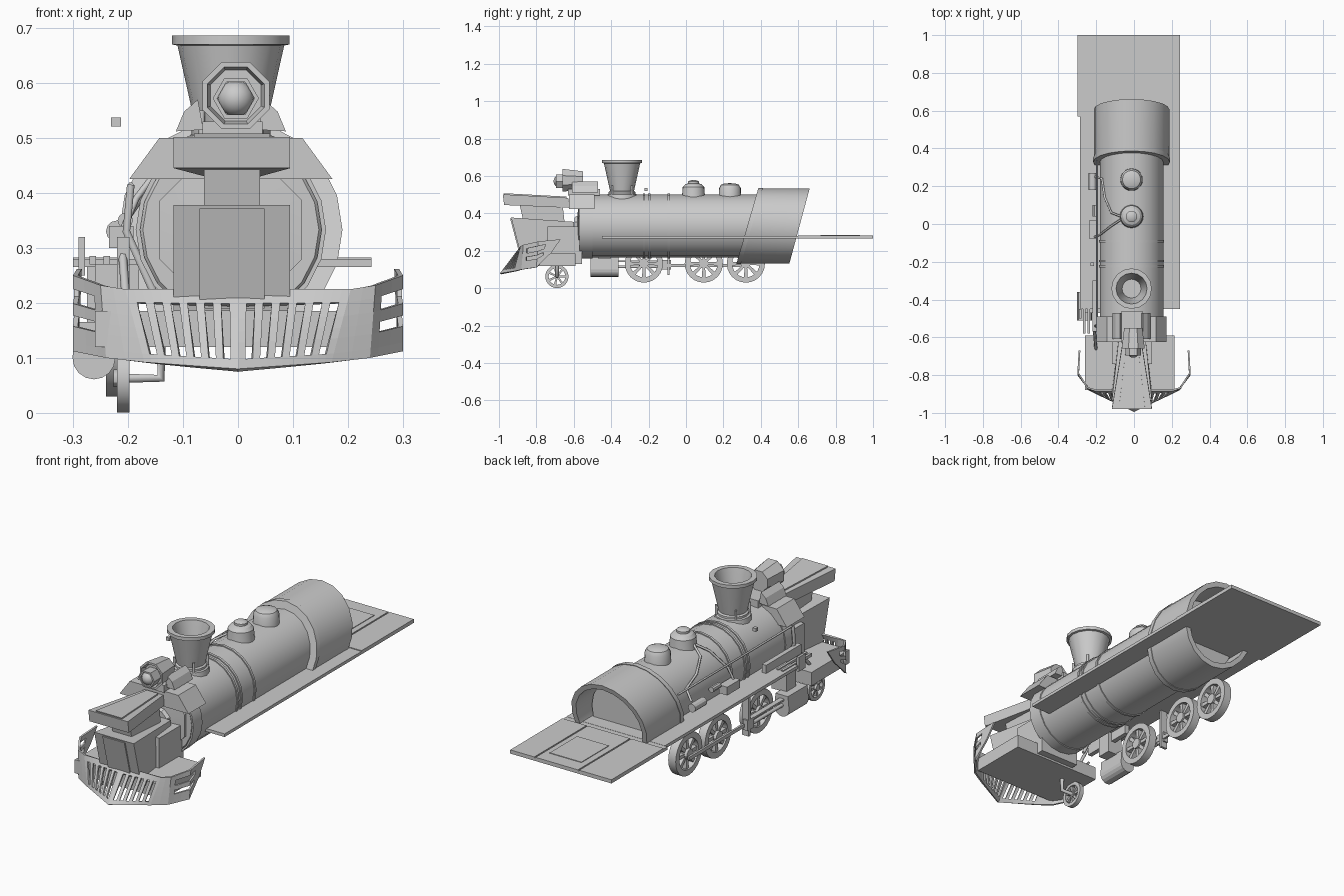
import bpy, bmesh, math
from mathutils import Vector

if "Cube" in bpy.data.objects:
    bpy.data.objects.remove(bpy.data.objects["Cube"])

CX, CZ = -0.013, 0.333   # boiler axis


def finish(name, bm, angle=30):
    bmesh.ops.remove_doubles(bm, verts=bm.verts, dist=1e-5)
    bmesh.ops.recalc_face_normals(bm, faces=bm.faces)
    me = bpy.data.meshes.new(name)
    bm.to_mesh(me)
    bm.free()
    ob = bpy.data.objects.new(name, me)
    bpy.context.collection.objects.link(ob)
    if angle:
        bpy.ops.object.select_all(action='DESELECT')
        bpy.context.view_layer.objects.active = ob
        ob.select_set(True)
        bpy.ops.object.shade_smooth_by_angle(angle=math.radians(angle))
    return ob


def hull(name, pts):
    bm = bmesh.new()
    for p in pts:
        bm.verts.new(p)
    bmesh.ops.convex_hull(bm, input=bm.verts)
    bmesh.ops.dissolve_limit(bm, angle_limit=0.01, verts=bm.verts, edges=bm.edges)
    return finish(name, bm, 0)


def box(name, x0, x1, y0, y1, z0, z1):
    return hull(name, [(x, y, z) for x in (x0, x1) for y in (y0, y1) for z in (z0, z1)])


def wedge(name, front, back):
    """front/back: (x0, x1, y_low, z_low, y_high, z_high)"""
    return hull(name, [(x, y, z) for a, b, yl, zl, yh, zh in (front, back)
                       for x in (a, b) for y, z in ((yl, zl), (yh, zh))])


def lathe(name, prof, c, axis='z', n=24, closed=False, shear=0.0, turn=0.0):
    """Revolve (radius, offset) pairs about an axis through c; shear leans y with z."""
    bm = bmesh.new()
    rings = []
    for r, h in prof:
        ring = []
        for i in range(n):
            t = 2 * math.pi * (i + turn) / n
            a, b = r * math.cos(t), r * math.sin(t)
            v = {'x': (h, a, b), 'y': (a, h, b), 'z': (a, b, h)}[axis]
            ring.append(bm.verts.new((c[0] + v[0], c[1] + v[1] + shear * v[2], c[2] + v[2])))
        rings.append(ring)
    for k in range(len(rings) if closed else len(rings) - 1):
        p, q = rings[k], rings[(k + 1) % len(rings)]
        for i in range(n):
            j = (i + 1) % n
            bm.faces.new((p[i], p[j], q[j], q[i]))
    return finish(name, bm)


def tube(name, pts, r):
    cu = bpy.data.curves.new(name, 'CURVE')
    cu.dimensions, cu.bevel_depth, cu.bevel_resolution, cu.use_fill_caps = '3D', r, 1, True
    sp = cu.splines.new('POLY')
    sp.points.add(len(pts) - 1)
    for p, q in zip(sp.points, pts):
        p.co = (*q, 1)
    bpy.context.collection.objects.link(bpy.data.objects.new(name, cu))


def wheel(name, y, z, r, x0, x1, spokes):
    lathe(name + "_tyre", [(r, x0), (r, x1), (r * .72, x1), (r * .72, x0)], (0, y, z), 'x', 24, True)
    lathe(name + "_hub", [(0, x0 - .006), (r * .25, x0 - .006), (r * .25, x1), (0, x1)], (0, y, z), 'x', 12)
    m, d = (x0 + x1) / 2, (x1 - x0) * .3
    for i in range(spokes):
        t = 2 * math.pi * i / spokes
        u, w = Vector((0, math.cos(t), math.sin(t))), Vector((0, -math.sin(t), math.cos(t)))
        c = Vector((0, y, z))
        hull(f"{name}_spoke_{i}", [c + u * a * r + w * s * r * b + Vector((x, 0, 0))
             for a, b in ((.2, .07), (.76, .1)) for s in (-1, 1) for x in (m - d, m + d)])


# boiler, bands and front disc
lathe("boiler", [(0, -.565), (.16, -.565), (.168, -.555), (.168, .5), (0, .5)], (CX, 0, CZ), 'y', 20)
lathe("smokebox_door", [(0, -.595), (.05, -.595), (.06, -.58), (.14, -.575), (.14, -.56)], (CX, 0, CZ), 'y', 8, turn=.5)
for i, (a, b) in enumerate(((-.57, -.5), (-.23, -.218), (-.202, -.19), (-.098, -.086))):
    lathe(f"boiler_band_{i}", [(.165, a), (.173, a), (.173, b), (.165, b)], (CX, 0, CZ), 'y', 20, True)

# leaning hollow cab with front trim
lathe("cab_shell", [(.2, .34), (.2, .607), (.176, .607), (.176, .34)], (CX, 0, CZ), 'y', 20, True, .27)
lathe("cab_front_trim", [(.203, .328), (.203, .352), (.165, .352), (.165, .328)], (CX, 0, CZ), 'y', 20, True, .29)

# footplate and rear deck boards
box("footplate", -.286, .243, -.45, .57, .265, .28)
box("rear_deck", -.3, .243, .57, 1, .265, .279)
for i, (a, b) in enumerate(((-.3, -.127), (-.12, .107), (.114, .243))):
    box(f"deck_board_{i}", a, b, .6, 1, .277, .283)
box("deck_hatch", -.09, .08, .72, .93, .28, .286)

# chimney
lathe("chimney", [(.072, .49), (.072, .515), (.064, .52), (.097, .668), (.107, .67), (.107, .686),
                  (.082, .686), (.076, .66), (.05, .53), (0, .53)], (CX, -.342, 0), 'z', 16)
lathe("chimney_base", [(.085, .47), (.08, .502), (.06, .51)], (CX, -.342, 0), 'z', 16)
for i, (a, b) in enumerate(((-1, -1), (-1, 1), (1, -1), (1, 1))):
    tube(f"chimney_bolt_{i}", [(CX + a * .053, -.342 + b * .053, .47), (CX + a * .053, -.342 + b * .053, .55)], .006)

# domes
lathe("steam_dome", [(.064, .47), (.06, .51), (.058, .54), (.045, .555), (.03, .56), (.03, .57), (.018, .577), (0, .578)],
      (CX, .04, 0), 'z', 20)
lathe("sand_dome", [(.06, .47), (.058, .535), (.048, .553), (.03, .56), (0, .562)], (CX, .235, 0), 'z', 20)

# headlamp with shelf
LX = -.004
lathe("lamp_housing", [(0, -.55), (.052, -.55), (.066, -.66), (.056, -.66), (.05, -.635), (0, -.635)],
      (LX, 0, .577), 'y', 8, turn=.5)
lathe("lamp_rim", [(.04, -.64), (.042, -.695), (.034, -.695), (.034, -.64)], (LX, 0, .572), 'y', 6, True)
lathe("lamp_lens", [(.033 * math.sin(t * math.pi / 10), -.675 - .033 * math.cos(t * math.pi / 10)) for t in range(11)],
      (LX, 0, .572), 'y', 16)
box("lamp_shelf", -.065, .045, -.63, -.46, .495, .53)
for s in (-1, 1):
    hull(f"lamp_side_plate_{s}", [(CX + s * x, y, z) for y in (-.61, -.47)
         for x, z in ((.05, .515), (.06, .57), (.085, .548), (.1, .512))])

# collar box across the smokebox top
hull("smokebox_collar", [(CX + s * x, y, z) for s in (-1, 1) for y in (-.625, -.49) for x, z in ((.185, .425), (.13, .5))])

# flared front blocks
wedge("upper_block", (-.117, .095, -.972, .445, -.98, .502), (-.06, .04, -.62, .43, -.63, .483))
wedge("upper_block_board", (-.08, .058, -.97, .49, -.975, .508), (-.04, .02, -.64, .47, -.64, .49))
wedge("block_neck", (-.062, .04, -.87, .36, -.89, .45), (-.062, .04, -.65, .36, -.66, .45))
wedge("lower_block", (-.117, .095, -.885, .185, -.935, .378), (-.08, .06, -.59, .185, -.6, .355))
wedge("lower_block_panel", (-.07, .048, -.892, .19, -.94, .372), (-.07, .048, -.8, .19, -.8, .36))
box("front_saddle", -.117, .095, -.74, -.555, .13, .33)
box("front_deck", -.26, .215, -.88, -.59, .12, .185)

# pilot grille: slatted front, wings with slots, mirrored
BOT = [Vector(p) for p in ((0, -.995, .08), (.17, -.915, .092), (.24, -.88, .1), (.3, -.8, .112), (.296, -.72, .19))]
TOP = [Vector(p) for p in ((0, -.885, .225), (.205, -.885, .225), (.25, -.87, .232), (.3, -.79, .25), (.293, -.67, .262))]
ROWS = [0, .12, .33, .47, .63, .82, 1]
us = [i / 13 for i in range(14)] + [1.5, 2, 2.25, 2.6, 3, 3.35, 3.7, 4]


def grille(u, v):
    k = min(int(u), 3)
    return BOT[k].lerp(BOT[k + 1], u - k).lerp(TOP[k].lerp(TOP[k + 1], u - k), v)


bm = bmesh.new()
for i in range(len(us) - 1):
    for r in range(6):
        front_gap = i < 13 and i % 2 == 1 and 1 <= r <= 4
        wing_gap = 16 <= i <= 18 and r in (2, 4)
        if not (front_gap or wing_gap):
            bm.faces.new([bm.verts.new(grille(u, v)) for u, v in (
                (us[i], ROWS[r]), (us[i + 1], ROWS[r]), (us[i + 1], ROWS[r + 1]), (us[i], ROWS[r + 1]))])
pilot = finish("pilot_grille", bm, 0)
pilot.modifiers.new("mirror", 'MIRROR')
pilot.modifiers.new("thickness", 'SOLIDIFY').thickness = .009

# wheels, present on the left side only
for i, y in enumerate((-.225, .095, .32)):
    wheel(f"driving_wheel_{i}", y, .132, .102, -.24, -.2, 8)
wheel("leading_wheel", -.69, .063, .062, -.22, -.197, 7)
tube("leading_axle", [(-.22, -.69, .063), (-.14, -.69, .063), (-.14, -.69, .13)], .01)

# steam cylinder and running gear
hull("steam_cylinder", [(-.262 + .039 * math.cos(t * math.pi / 8), y, .1 - .039 * math.sin(t * math.pi / 8))
     for t in range(9) for y in (-.51, -.36)] + [(x, y, .165) for x in (-.295, -.228) for y in (-.51, -.36)])
box("coupling_rod", -.258, -.248, -.25, .34, .113, .13)
tube("piston_rod", [(-.262, -.37, .115), (-.262, -.1, .115)], .009)
box("slide_bar", -.275, -.25, -.37, -.1, .14, .148)
box("crosshead_hanger", -.275, -.24, -.1, -.088, .07, .265)
box("crosshead", -.275, -.25, -.13, -.08, .1, .15)
box("cylinder_bracket", -.26, -.18, -.47, -.4, .16, .27)
box("valve_frame", -.22, -.197, -.57, -.3, .22, .32)
box("front_post", -.29, -.278, -.5, -.45, .25, .32)
for i, x in enumerate((-.27, -.245)):
    box(f"valve_rod_{i}", x, x + .012, -.58, -.36, .27, .285)
tube("front_brace", [(-.21, -.56, .29), (-.2, -.68, .16)], .008)

# left side pump, tank, pipes and handrail
lathe("air_pump", [(0, .18), (.02, .18), (.02, .27), (0, .27)], (-.22, 0, .33), 'y', 12)
box("side_valve_box", -.235, -.19, -.08, .02, .3, .34)
lathe("side_tank", [(0, .04), (.014, .04), (.014, .1), (0, .1)], (-.205, 0, .35), 'y', 10)
tube("dome_pipe", [(-.07, .04, .51), (-.12, .06, .475), (-.155, .14, .43), (-.17, .24, .4), (-.205, .25, .35)], .006)
tube("feed_pipe", [(-.06, .03, .51), (-.12, -.01, .475), (-.185, -.06, .39), (-.215, -.07, .32)], .006)
tube("handrail", [(-.195, -.53, .415), (-.195, .34, .415)], .005)
tube("smokebox_pipe", [(-.195, -.54, .415), (-.203, -.54, .33), (-.145, -.54, .2)], .008)
box("whistle_block", -.231, -.213, -.223, -.205, .521, .537)
